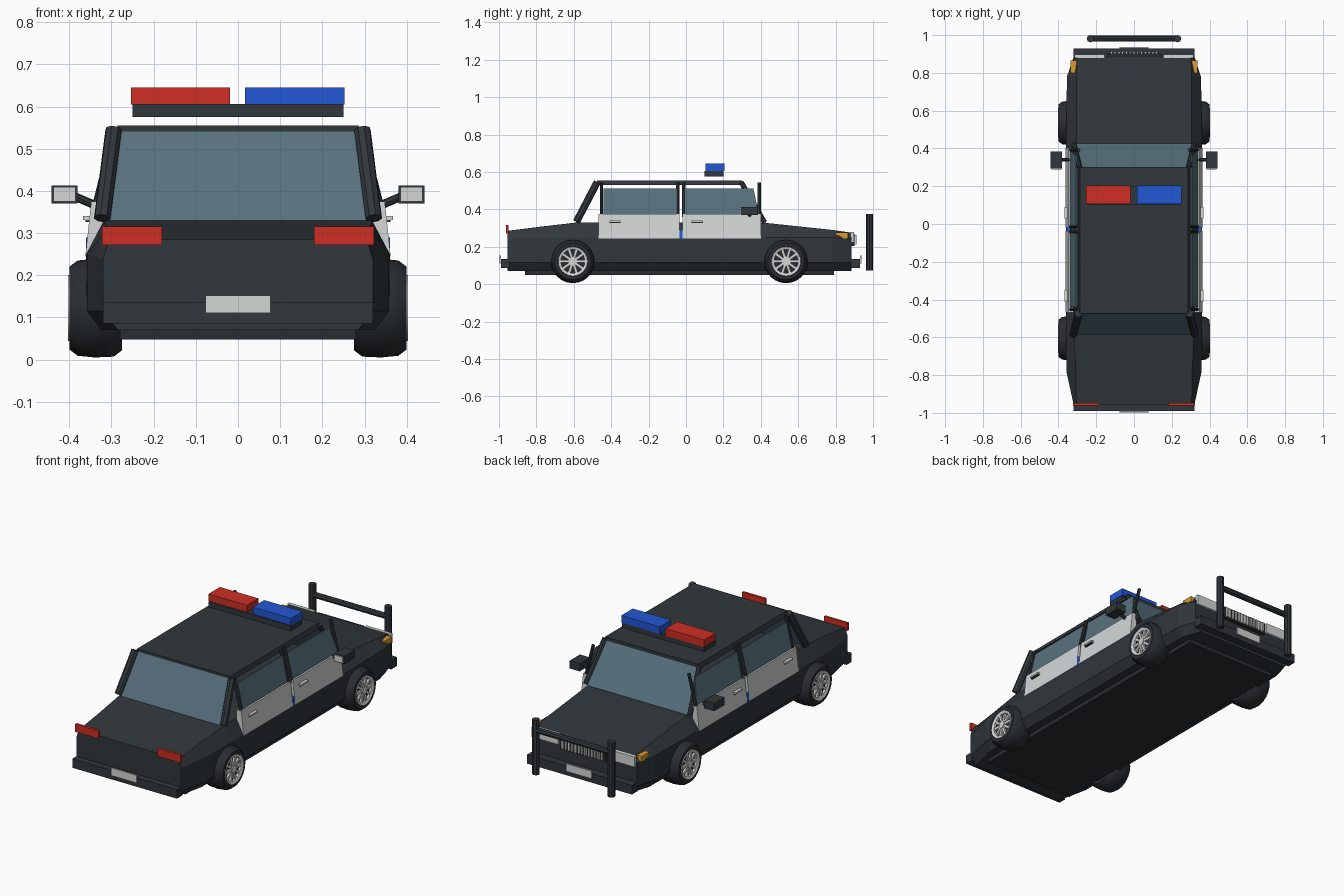
import bpy, bmesh, math
from mathutils import Vector, Matrix

if "Cube" in bpy.data.objects:
    bpy.data.objects.remove(bpy.data.objects["Cube"])


def material(name, r, g, b):
    m = bpy.data.materials.new(name)
    m.use_nodes = True
    m.diffuse_color = (r, g, b, 1)
    m.node_tree.nodes["Principled BSDF"].inputs["Base Color"].default_value = (r, g, b, 1)
    return m


PAINT = material("charcoal paint", 0.03, 0.038, 0.044)
RUBBER = material("black rubber", 0.022, 0.027, 0.032)
WHITE = material("off white", 0.66, 0.68, 0.68)
GLASS = material("blue grey glass", 0.095, 0.165, 0.205)
RED = material("red lamp", 0.62, 0.028, 0.017)
BLUE = material("blue lamp", 0.016, 0.095, 0.66)
AMBER = material("amber lamp", 0.7, 0.33, 0.03)


def finish(name, bm, mat, smooth=False):
    bmesh.ops.recalc_face_normals(bm, faces=bm.faces)
    mesh = bpy.data.meshes.new(name)
    bm.to_mesh(mesh)
    bm.free()
    mesh.materials.append(mat)
    ob = bpy.data.objects.new(name, mesh)
    bpy.context.collection.objects.link(ob)
    if smooth:
        bpy.ops.object.select_all(action="DESELECT")
        ob.select_set(True)
        bpy.context.view_layer.objects.active = ob
        bpy.ops.object.shade_smooth_by_angle(angle=math.radians(35))
    return ob


def box(name, x, y, z, mat):
    """Box from three (low, high) ranges."""
    bm = bmesh.new()
    spans = [Vector(r) for r in (x, y, z)]
    centre = Vector([(r[0] + r[1]) / 2 for r in spans])
    size = [abs(r[1] - r[0]) for r in spans]
    bmesh.ops.create_cube(bm, size=1, matrix=Matrix.Translation(centre) @ Matrix.Diagonal((*size, 1)))
    return finish(name, bm, mat)


def pair(name, x, y, z, mat):
    for side, s in (("left", 1), ("right", -1)):
        box(f"{side}_{name}", (s * x[0], s * x[1]), y, z, mat)


def rod(name, a, b, r, mat, n=8):
    bm = bmesh.new()
    a, b = Vector(a), Vector(b)
    turn = (b - a).to_track_quat("Z", "Y").to_matrix().to_4x4()
    bmesh.ops.create_cone(bm, cap_ends=True, segments=n, radius1=r, radius2=r, depth=(b - a).length,
                          matrix=Matrix.Translation((a + b) / 2) @ turn)
    return finish(name, bm, mat, True)


def pair_rod(name, a, b, r, mat):
    for side, s in (("left", 1), ("right", -1)):
        rod(f"{side}_{name}", (s * a[0], *a[1:]), (s * b[0], *b[1:]), r, mat)


def loft(name, rings, mat):
    """Skin closed rings of points, capping both ends."""
    bm = bmesh.new()
    rows = [[bm.verts.new(p) for p in ring] for ring in rings]
    for one, two in zip(rows, rows[1:]):
        for i in range(len(one)):
            j = (i + 1) % len(one)
            bm.faces.new((one[i], one[j], two[j], two[i]))
    bm.faces.new(rows[0])
    bm.faces.new(rows[-1])
    return finish(name, bm, mat)


def pane(name, points, direction, mat, thick=0.006):
    d = Vector(direction) * thick
    return loft(name, [points, [Vector(p) + d for p in points]], mat)


def lathe(name, profile, centre, s, mat, n=24):
    """Revolve (radius, outward x) points about the axle."""
    bm = bmesh.new()
    rows = [[bm.verts.new((s * x, centre[0] + r * math.cos(t), centre[1] + r * math.sin(t)))
             for r, x in profile] for t in [math.tau * k / n for k in range(n)]]
    for k in range(n):
        one, two = rows[k], rows[(k + 1) % n]
        for i in range(len(profile)):
            j = (i + 1) % len(profile)
            bm.faces.new((one[i], one[j], two[j], two[i]))
    return finish(name, bm, mat, True)


# Lower body: stations of y, belt half width, belt height, deck half width, deck height
stations = [(-0.955, 0.32, 0.24, 0.305, 0.285), (-0.78, 0.358, 0.25, 0.308, 0.307),
            (-0.58, 0.36, 0.25, 0.318, 0.33), (0.43, 0.36, 0.25, 0.305, 0.327),
            (0.78, 0.355, 0.25, 0.305, 0.29), (0.885, 0.32, 0.24, 0.30, 0.275)]
rings = []
for y, w, zb, d, zd in stations:
    half = [(w - 0.035, 0.07), (w, 0.115), (w, zb), (d, zd)]
    rings.append([(x, y, z) for x, z in half] + [(-x, y, z) for x, z in reversed(half)])
loft("lower_body", rings, PAINT)
box("underbody", (-0.28, 0.28), (-0.86, 0.79), (0.048, 0.075), RUBBER)
box("rear_bumper", (-0.32, 0.32), (-0.99, -0.945), (0.085, 0.135), PAINT)
box("front_bumper", (-0.32, 0.32), (0.88, 0.93), (0.085, 0.135), PAINT)

# Roof, pillars and door frames
loft("roof", [[(s * x, y, z) for s, y in ((1, -0.475), (1, 0.30), (-1, 0.30), (-1, -0.475))]
              for x, z in ((0.293, 0.53), (0.285, 0.555))], PAINT)
pair_rod("rear_pillar", (0.322, -0.585, 0.335), (0.295, -0.475, 0.545), 0.02, PAINT)
pair_rod("front_pillar", (0.318, 0.42, 0.33), (0.288, 0.295, 0.545), 0.014, PAINT)
for i, y in enumerate((-0.452, -0.044, -0.012, 0.392)):
    pair_rod(f"door_frame_{i + 1}", (0.338, y, 0.36), (0.292, y, 0.542), 0.009, PAINT)

# Windows
for name, low, high in (("rear_window", -0.585, -0.475), ("windscreen", 0.425, 0.297)):
    pane(name, [(-0.305, low, 0.325), (0.305, low, 0.325), (0.28, high, 0.535), (-0.28, high, 0.535)],
         (0, 0, 1), GLASS)
for side, s in (("left", 1), ("right", -1)):
    for name, y0, y1, y2 in (("rear", -0.44, -0.045, -0.045), ("front", -0.01, 0.392, 0.36)):
        pane(f"{side}_{name}_door_glass",
             [(s * 0.335, y0, 0.365), (s * 0.335, y1, 0.365), (s * 0.3, y2, 0.512), (s * 0.3, y0, 0.512)],
             (s, 0, 0), GLASS)

# Doors and handles
for name, y0, y1, h in (("rear", -0.468, -0.036, -0.41), ("front", -0.018, 0.402, 0.03)):
    for side, s in (("left", 1), ("right", -1)):
        loft(f"{side}_{name}_door",
             [[(s * 0.32, y, 0.245), (s * 0.362, y, 0.245), (s * 0.348, y, 0.375), (s * 0.32, y, 0.375)]
              for y in (y0, y1)], WHITE)
    pair(f"{name}_door_handle", (0.345, 0.368), (h, h + 0.06), (0.331, 0.34), WHITE)
    pair(f"{name}_handle_recess", (0.345, 0.362), (h, h + 0.06), (0.326, 0.331), PAINT)
pair("door_gap_strip", (0.34, 0.361), (-0.036, -0.018), (0.245, 0.29), BLUE)

# Wing mirrors
pair("mirror_housing", (0.38, 0.442), (0.295, 0.385), (0.37, 0.413), PAINT)
pair("mirror_face", (0.385, 0.438), (0.289, 0.296), (0.375, 0.409), WHITE)
pair_rod("mirror_arm", (0.325, 0.34, 0.36), (0.39, 0.34, 0.388), 0.01, PAINT)

# Roof light bar
box("light_bar_base", (-0.25, 0.25), (0.1, 0.2), (0.575, 0.606), PAINT)
box("red_beacon", (-0.254, -0.019), (0.105, 0.205), (0.605, 0.645), RED)
box("blue_beacon", (0.017, 0.252), (0.105, 0.205), (0.605, 0.645), BLUE)

# Lamps, plates and grille
pair("tail_light", (0.18, 0.322), (-0.962, -0.948), (0.272, 0.315), RED)
pair("headlight", (0.155, 0.315), (0.88, 0.898), (0.222, 0.278), WHITE)
pair("turn_signal", (0.30, 0.335), (0.80, 0.865), (0.245, 0.275), AMBER)
box("rear_plate", (-0.077, 0.077), (-0.998, -0.989), (0.11, 0.152), WHITE)
box("front_plate", (-0.077, 0.077), (0.929, 0.937), (0.11, 0.152), WHITE)
box("grille_panel", (-0.14, 0.14), (0.88, 0.902), (0.205, 0.27), RUBBER)
for i in range(13):
    x = (i - 6) * 0.02
    box(f"grille_slat_{i + 1}", (x - 0.005, x + 0.005), (0.9, 0.912), (0.212, 0.264), WHITE)

# Push bar
pair_rod("push_bar_upright", (0.231, 0.981, 0.072), (0.231, 0.981, 0.375), 0.0195, PAINT)
rod("push_bar_crossbar", (-0.231, 0.981, 0.315), (0.231, 0.981, 0.315), 0.016, PAINT)

# Wheels
tyre = [(0.08, 0.28), (0.1, 0.275), (0.115, 0.295), (0.117, 0.34), (0.113, 0.38),
        (0.098, 0.4), (0.08, 0.4), (0.074, 0.385)]
rim = [(0.064, 0.38), (0.064, 0.398), (0.078, 0.403), (0.08, 0.38)]
for end, y in (("rear", -0.605), ("front", 0.535)):
    for side, s in (("left", 1), ("right", -1)):
        name, c = f"{end}_{side}", (y, 0.122)
        lathe(name + "_tyre", tyre, c, s, RUBBER)
        lathe(name + "_rim", rim, c, s, WHITE)
        rod(name + "_wheel_disc", (s * 0.28, *c), (s * 0.386, *c), 0.079, RUBBER, 24)
        rod(name + "_hub", (s * 0.38, *c), (s * 0.402, *c), 0.021, WHITE, 12)
        bm = bmesh.new()
        for k in range(10):
            bmesh.ops.create_cube(bm, size=1, matrix=Matrix.Translation((s * 0.391, *c))
                                  @ Matrix.Rotation(math.tau * k / 10, 4, "X")
                                  @ Matrix.Translation((0, 0.043, 0))
                                  @ Matrix.Diagonal((0.012, 0.05, 0.014, 1)))
        finish(name + "_spokes", bm, WHITE)
